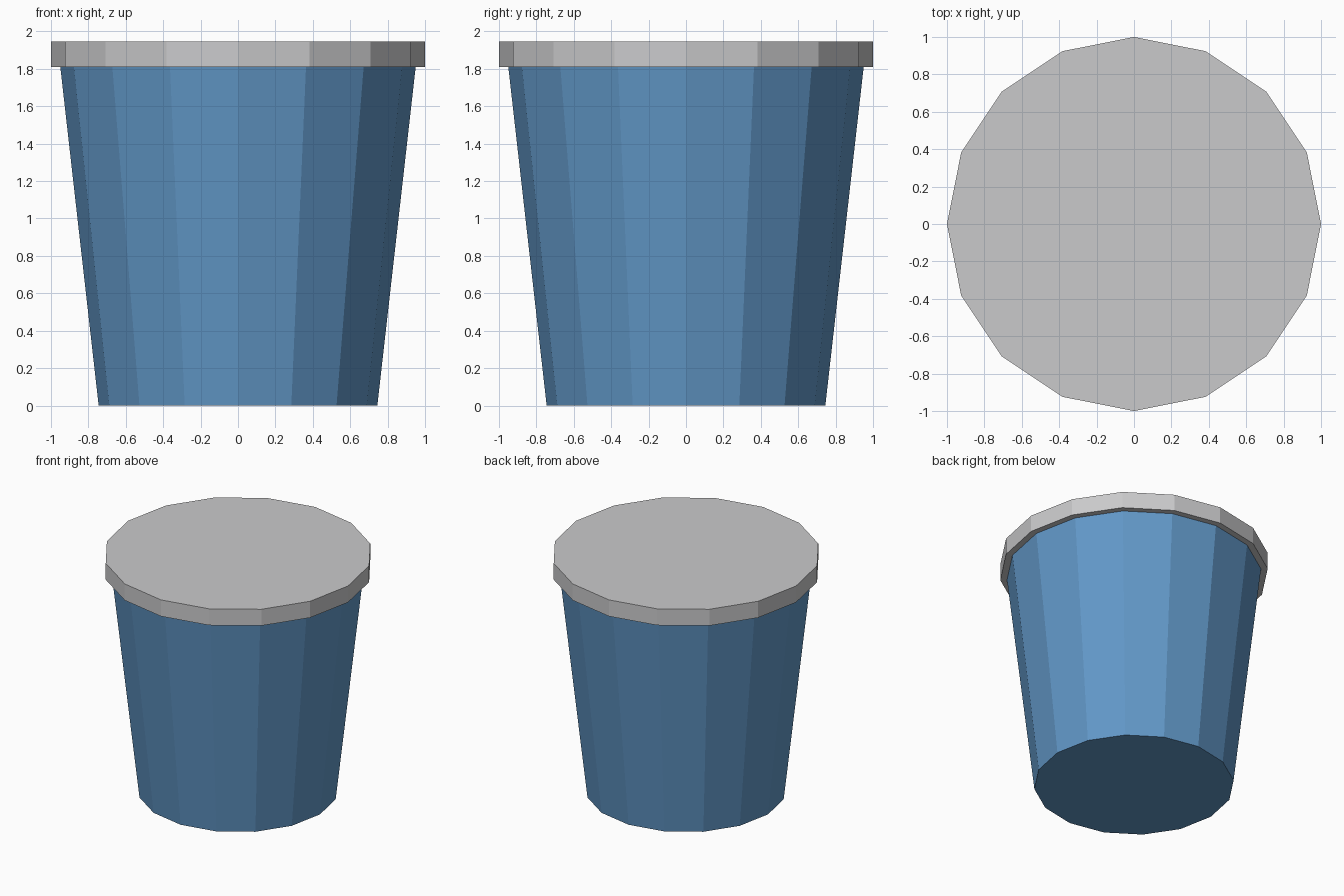
import bpy

cube = bpy.data.objects.get("Cube")
if cube:
    bpy.data.objects.remove(cube, do_unlink=True)

SIDES = 16
RIM_Z = 1.81


def material(name, color):
    mat = bpy.data.materials.new(name)
    mat.use_nodes = True
    mat.diffuse_color = color
    mat.node_tree.nodes["Principled BSDF"].inputs["Base Color"].default_value = color
    return mat


def tapered_drum(name, bottom_radius, top_radius, z0, z1, mat):
    bpy.ops.mesh.primitive_cone_add(
        vertices=SIDES, radius1=bottom_radius, radius2=top_radius,
        depth=z1 - z0, location=(0, 0, (z0 + z1) / 2))
    obj = bpy.context.object
    obj.name = name
    obj.data.name = name
    obj.data.materials.append(mat)
    return obj


blue = material("soft blue", (0.12, 0.31, 0.57, 1))
grey = material("light grey", (0.59, 0.59, 0.60, 1))

# Tapered container body
tapered_drum("body", 0.745, 0.95, 0, RIM_Z, blue)

# Flat overhanging lid
tapered_drum("lid", 1.0, 1.0, RIM_Z, 1.945, grey)
